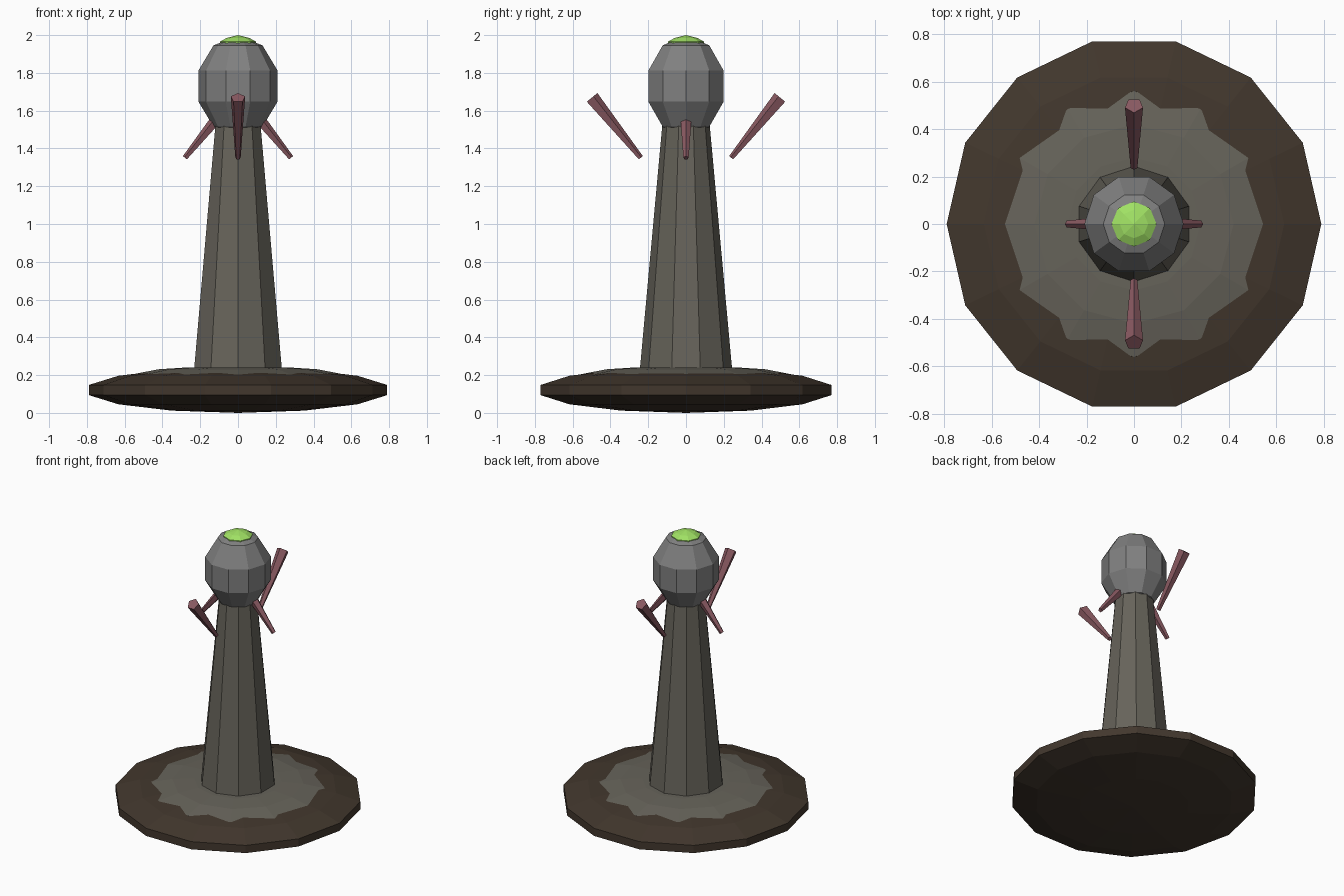
import bpy, bmesh, math
from mathutils import Vector

cube = bpy.data.objects.get("Cube")
if cube:
    bpy.data.objects.remove(cube)


def material(name, rgb):
    m = bpy.data.materials.new(name)
    m.use_nodes = True
    m.diffuse_color = (*rgb, 1)
    m.node_tree.nodes["Principled BSDF"].inputs["Base Color"].default_value = (*rgb, 1)
    return m


def finish(name, bm, mat):
    bmesh.ops.recalc_face_normals(bm, faces=bm.faces)
    me = bpy.data.meshes.new(name)
    bm.to_mesh(me)
    bm.free()
    me.materials.append(mat)
    ob = bpy.data.objects.new(name, me)
    bpy.context.collection.objects.link(ob)
    return ob


def lathe(name, profile, sides, mat, turn=0.0):
    """Faceted solid of revolution; a zero radius makes a pole."""
    bm = bmesh.new()
    rings = []
    for r, z in profile:
        count = sides if r > 0 else 1
        angles = [turn + math.tau * i / sides for i in range(count)]
        rings.append([bm.verts.new((r * math.cos(a), r * math.sin(a), z)) for a in angles])
    for low, high in zip(rings, rings[1:]):
        for i in range(sides):
            j = (i + 1) % sides
            corners = [low[i % len(low)], low[j % len(low)],
                       high[j % len(high)], high[i % len(high)]]
            bm.faces.new(list(dict.fromkeys(corners)))
    for ring in (rings[0], rings[-1]):
        if len(ring) > 1:
            bm.faces.new(ring)
    return finish(name, bm, mat)


def ball_profile(radius, height, centre, rings):
    """Profile of a flattened ball from pole to pole."""
    points = [(0, centre - height)]
    for i in range(1, rings + 1):
        a = math.pi * (i / (rings + 1) - 0.5)
        points.append((radius * math.cos(a), centre + height * math.sin(a)))
    return points + [(0, centre + height)]


def spike(name, start, end, mat):
    """Five-sided peg, thin at the start and thick at the end."""
    start, end = Vector(start), Vector(end)
    axis = end - start
    ob = lathe(name, [(0.015, 0), (0.04, axis.length)], 5, mat, math.pi / 2)
    ob.location = start
    side = Vector((0, 0, 1)).cross(axis).normalized()
    ob.rotation_euler = (math.acos(axis.normalized().z), 0,
                         math.atan2(side.y, side.x))
    return ob


brown = material("dark brown earth", (0.054, 0.038, 0.026))
stone = material("warm grey stone", (0.133, 0.125, 0.102))
grey = material("neutral grey", (0.216, 0.216, 0.216))
mauve = material("dusty mauve", (0.25, 0.1, 0.12))
green = material("bright green", (0.352, 0.753, 0.127))

# Ground mound and the stone skirt lying on it
lathe("base_mound", ball_profile(0.81, 0.121, 0.121, 6), 14, brown)
lathe("stone_skirt", [(0.57, 0.18), (0.56, 0.204), (0.42, 0.231), (0.28, 0.24), (0, 0.24)],
      12, stone)

# Tapered column
lathe("column", [(0.247, 0.2), (0.125, 1.53)], 10, stone, math.pi / 2)

# Faceted head with a glowing cap
lathe("head", ball_profile(0.22, 0.267, 1.73, 4), 10, grey)
lathe("eye_cap", [(0.095, 1.95), (0.095, 1.966), (0.06, 1.985), (0, 2.0)], 8, green)

# Pegs: front and back lean outward, left and right lean into the head
for label, s in (("front", -1), ("back", 1)):
    spike(label + "_spike", (0, s * 0.24, 1.35), (0, s * 0.5, 1.668), mauve)
for label, s in (("left", 1), ("right", -1)):
    spike(label + "_spike", (s * 0.28, 0, 1.35), (s * 0.02, 0, 1.668), mauve)
